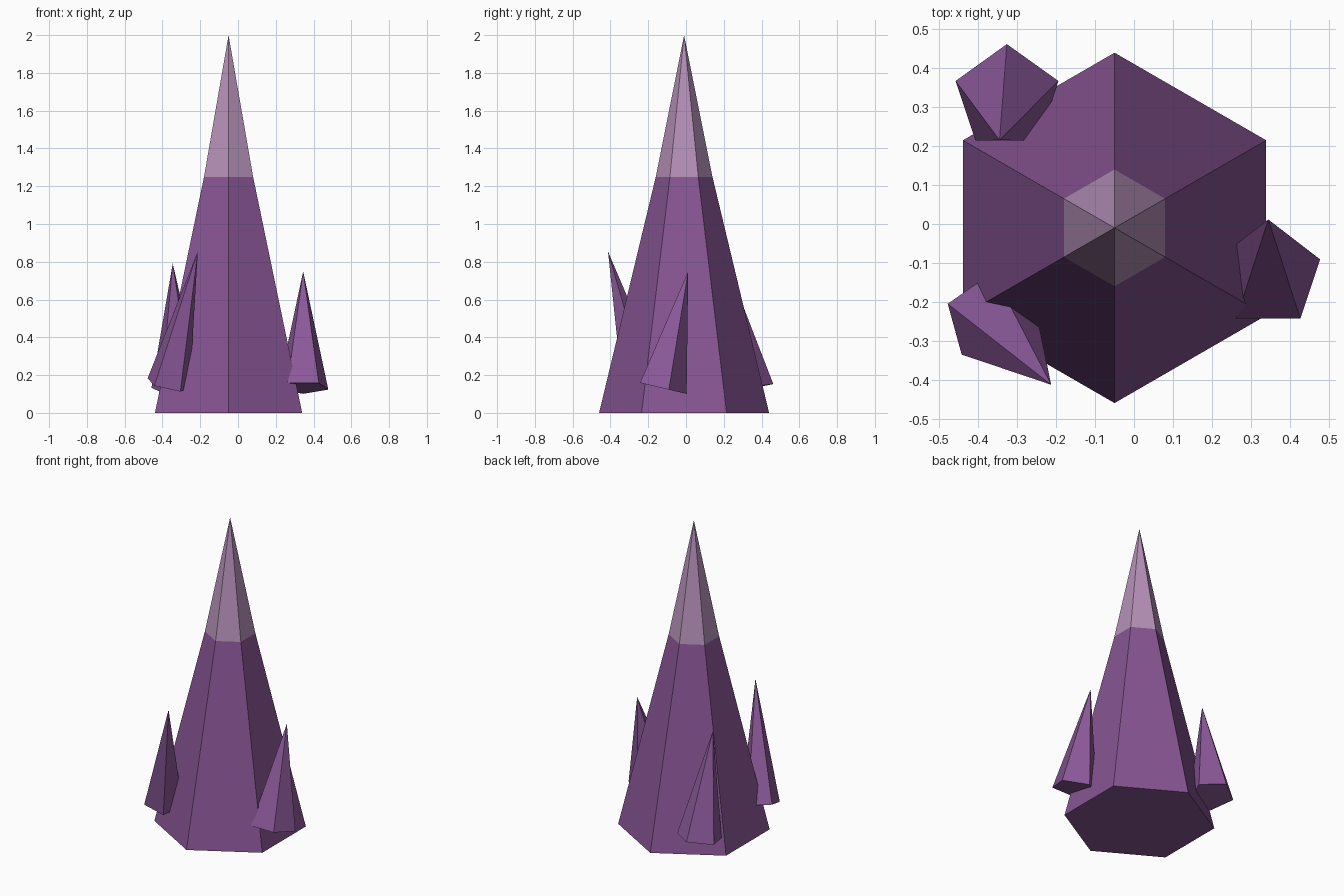
import bpy, bmesh
from math import sin, cos, pi, radians
from mathutils import Euler

if "Cube" in bpy.data.objects:
    bpy.data.objects.remove(bpy.data.objects["Cube"])


def material(name, rgb):
    m = bpy.data.materials.new(name)
    m.diffuse_color = (*rgb, 1)
    m.use_nodes = True
    m.node_tree.nodes["Principled BSDF"].inputs["Base Color"].default_value = m.diffuse_color
    return m


def crystal(name, sides, rings, apex, loc, mats, tilt=(0, 0)):
    """Flat-faced spike: (radius, z) rings from the base up, closed at an apex.
    Each band takes its own material."""
    bm = bmesh.new()
    loops = [[bm.verts.new((r * cos(pi / 2 + 2 * pi * i / sides),
                            r * sin(pi / 2 + 2 * pi * i / sides), z))
              for i in range(sides)] for r, z in rings]
    top = bm.verts.new((0, 0, apex))
    bm.faces.new(loops[0][::-1])
    for k, lower in enumerate(loops):
        for i in range(sides):
            j = (i + 1) % sides
            if k + 1 < len(loops):
                f = bm.faces.new((lower[i], lower[j], loops[k + 1][j], loops[k + 1][i]))
            else:
                f = bm.faces.new((lower[i], lower[j], top))
            f.material_index = min(k, len(mats) - 1)
    mesh = bpy.data.meshes.new(name)
    bm.to_mesh(mesh)
    bm.free()
    for m in mats:
        mesh.materials.append(m)
    ob = bpy.data.objects.new(name, mesh)
    ob.location = loc
    ob.rotation_euler = Euler((radians(tilt[0]), radians(tilt[1]), 0))
    bpy.context.collection.objects.link(ob)


purple = material("purple", (0.24, 0.09, 0.29))
pale = material("pale_tip", (0.46, 0.28, 0.48))
violet = material("violet", (0.26, 0.10, 0.32))

# Tall six-sided crystal with a pale tip
crystal("main_crystal", 6, [(0.45, 0), (0.15, 1.25)], 2.0, (-0.05, -0.01, 0), [purple, pale])

# Small five-sided crystals leaning around the base
for name, r, length, loc, tilt in [
    ("back_left_shard", 0.139, 0.67, (-0.326, 0.325, 0.13), (9.4, -1.7)),
    ("right_shard", 0.14, 0.633, (0.345, -0.133, 0.133), (-13.2, 0)),
    ("front_left_shard", 0.12, 0.742, (-0.369, -0.241, 0.15), (13.4, 12.5)),
]:
    crystal(name, 5, [(r, 0)], length, loc, [violet], tilt)
